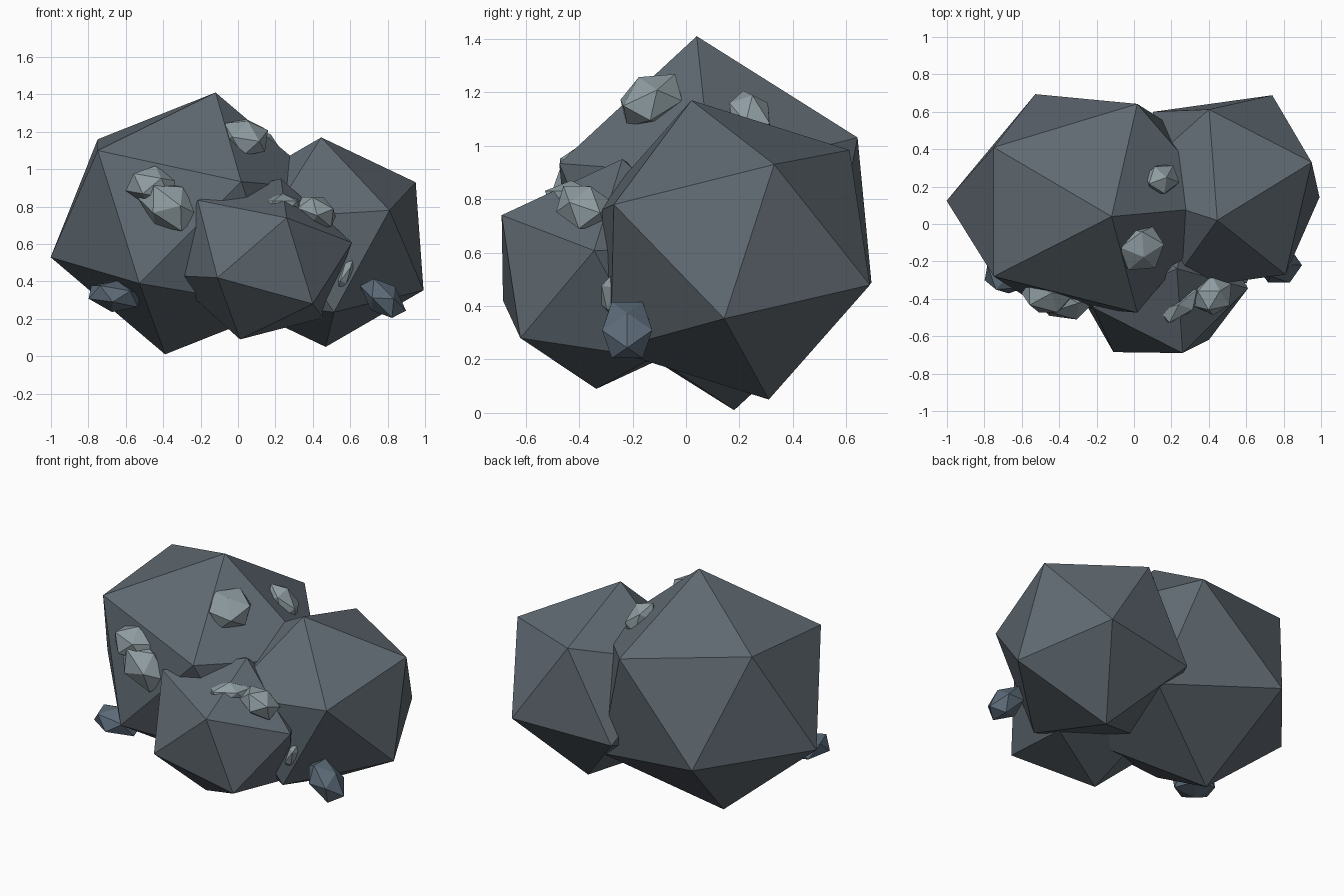
import bpy, bmesh
from math import radians
from mathutils import Matrix, Vector, Euler

cube = bpy.data.objects.get("Cube")
if cube:
    bpy.data.objects.remove(cube, do_unlink=True)


def material(name, rgb):
    m = bpy.data.materials.new(name)
    m.use_nodes = True
    m.diffuse_color = (*rgb, 1)
    m.node_tree.nodes["Principled BSDF"].inputs["Base Color"].default_value = (*rgb, 1)
    return m


slate = material("slate grey", (0.117, 0.144, 0.168))
pale = material("pale grey stone", (0.275, 0.337, 0.362))
blue = material("blue grey stone", (0.107, 0.147, 0.19))


def icosahedron(name, mat, centre, shape):
    """Twenty-sided stone; shape turns the unit solid's vertices into a 3x3 matrix."""
    bm = bmesh.new()
    bmesh.ops.create_icosphere(bm, subdivisions=1, radius=1)
    bm.faces.ensure_lookup_table()
    matrix = shape([v.co.copy() for v in bm.faces[0].verts])
    bmesh.ops.transform(bm, matrix=Matrix.Translation(centre) @ matrix.to_4x4(), verts=bm.verts)
    bmesh.ops.recalc_face_normals(bm, faces=bm.faces)
    mesh = bpy.data.meshes.new(name)
    bm.to_mesh(mesh)
    bm.free()
    mesh.materials.append(mat)
    obj = bpy.data.objects.new(name, mesh)
    bpy.context.collection.objects.link(obj)


def boulder(name, centre, *corners):
    """Large stone placed by its centre and the three corners of one face."""
    def shape(face):
        target = Matrix([Vector(c) - Vector(centre) for c in corners]).transposed()
        return target @ Matrix(face).transposed().inverted()
    icosahedron(name, slate, centre, shape)


def pebble(name, mat, centre, size, turn):
    """Small stone with its own half sizes and tilt in degrees."""
    def shape(face):
        return Euler([radians(a) for a in turn]).to_matrix() @ Matrix.Diagonal(size)
    icosahedron(name, mat, centre, shape)


# Three large boulders
boulder("large_boulder", (-.255, .11, .71),
        (-.12, .04, 1.41), (-.75, -.28, 1.10), (-.75, .41, 1.16))
boulder("side_boulder", (.457, .165, .61),
        (.445, .02, 1.17), (.95, .33, .93), (.81, -.27, .78))
boulder("front_boulder", (.12, -.287, .52),
        (.26, -.69, .74), (-.11, -.685, .42), (.40, -.62, .28))

# Pale stones lodged on the upper faces
pebble("top_stone", pale, (.035, -.13, 1.17), (.14, .14, .10), (30, 0, 20))
pebble("rear_stone", pale, (.15, .24, 1.10), (.08, .09, .13), (0, -35, 20))
pebble("face_stone_upper", pale, (-.46, -.37, .91), (.15, .12, .11), (0, 10, 0))
pebble("face_stone_lower", pale, (-.37, -.40, .80), (.18, .12, .13), (10, 35, 0))
pebble("ledge_stone", pale, (.42, -.38, .77), (.125, .11, .09), (0, 30, 30))
pebble("ledge_chip", pale, (.24, -.43, .80), (.14, .08, .07), (0, 0, 40))
pebble("crevice_chip", pale, (.575, -.265, .44), (.035, .06, .10), (0, 25, 0))

# Blue grey stones at the foot
pebble("foot_stone_right", blue, (-.66, -.25, .32), (.16, .13, .085), (0, 10, 20))
pebble("foot_stone_left", blue, (.775, -.22, .31), (.15, .11, .09), (0, 45, 0))
